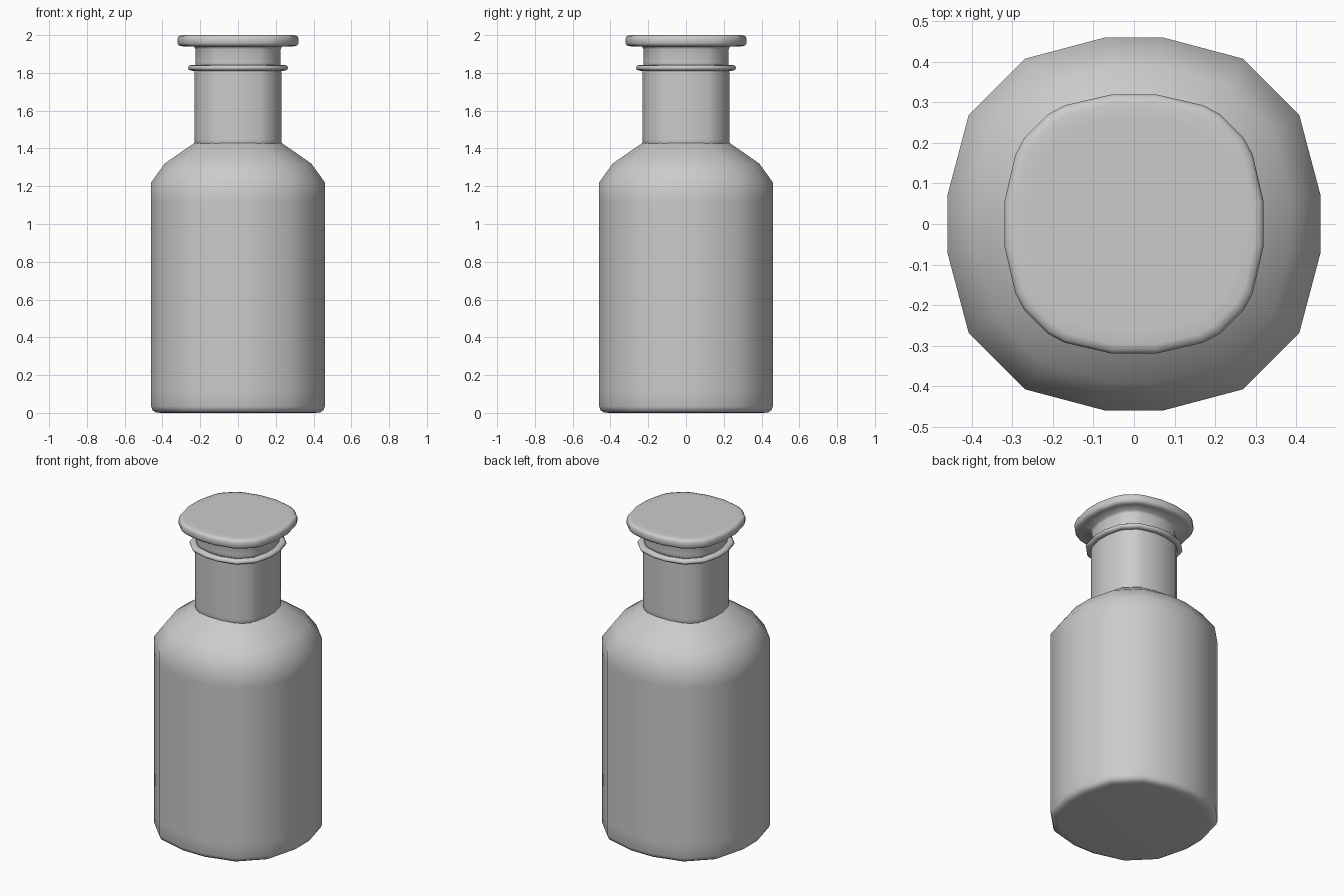
import bpy, bmesh
from math import pi, cos, sin

if "Cube" in bpy.data.objects:
    bpy.data.objects.remove(bpy.data.objects["Cube"])

# One quadrant of each rounded-square cross-section, scaled to half width 1
BODY_Q = [(1, .157), (.887, .583), (.583, .887), (.157, 1)]
NECK_Q = [(1, .168), (.915, .535), (.845, .665), (.665, .845), (.535, .915), (.168, 1)]


def section(quadrant):
    pts = []
    for k in range(4):
        c, s = round(cos(k * pi / 2)), round(sin(k * pi / 2))
        pts += [(x * c - y * s, x * s + y * c) for x, y in quadrant]
    return pts


def loft(name, quadrant, profile, closed=False):
    """Sweep a section along (half width, z) pairs; cap ends or close as a ring."""
    sec = section(quadrant)
    n = len(sec)
    bm = bmesh.new()
    loops = [[bm.verts.new((x * r, y * r, z)) for x, y in sec] for r, z in profile]
    pairs = list(zip(loops, loops[1:]))
    if closed:
        pairs.append((loops[-1], loops[0]))
    else:
        bm.faces.new(loops[0][::-1])
        bm.faces.new(loops[-1])
    for a, b in pairs:
        for i in range(n):
            j = (i + 1) % n
            bm.faces.new((a[i], a[j], b[j], b[i]))
    bmesh.ops.recalc_face_normals(bm, faces=bm.faces)
    mesh = bpy.data.meshes.new(name)
    bm.to_mesh(mesh)
    bm.free()
    mesh.shade_smooth()
    obj = bpy.data.objects.new(name, mesh)
    bpy.context.collection.objects.link(obj)
    return obj


# Body with bevelled foot and sloping shoulder
loft("bottle_body", BODY_Q, [
    (.41, 0), (.435, .003), (.453, .014), (.46, .035), (.46, .12),
    (.46, 1.12), (.46, 1.22), (.388, 1.32), (.23, 1.43), (.2, 1.44)])

# Straight neck
loft("bottle_neck", NECK_Q, [(.231, 1.38), (.231, 1.45), (.231, 1.80), (.231, 1.825), (.2, 1.827)])

# Thin lip ring round the mouth
loft("lip_ring", BODY_Q, [(.243 + .023 * cos(a * pi / 4), 1.827 + .016 * sin(a * pi / 4))
                          for a in range(8)], closed=True)

# Stopper: plug and wide flat top
loft("stopper", NECK_Q, [
    (.224, 1.80), (.226, 1.86), (.226, 1.925), (.232, 1.941), (.295, 1.941),
    (.313, 1.945), (.32, 1.957), (.32, 1.984), (.313, 1.996), (.297, 2), (.26, 2)])
